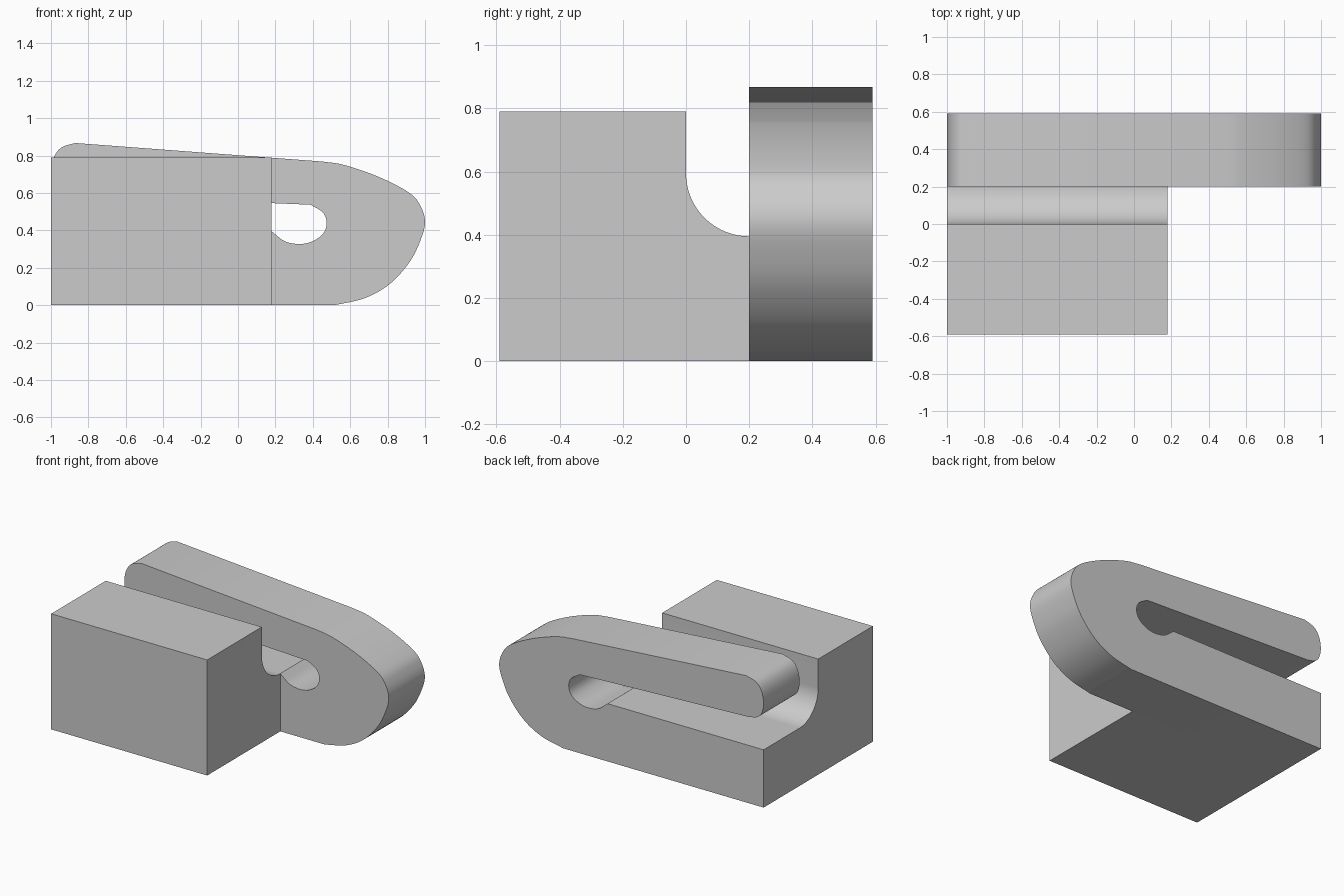
import bpy, bmesh, math
from mathutils import Vector

if "Cube" in bpy.data.objects:
    bpy.data.objects.remove(bpy.data.objects["Cube"], do_unlink=True)

grey = bpy.data.materials.new("plain grey")
grey.use_nodes = True
grey.diffuse_color = (0.6, 0.6, 0.6, 1)
grey.node_tree.nodes["Principled BSDF"].inputs["Base Color"].default_value = (0.6, 0.6, 0.6, 1)


def curve(points, steps=6):
    """Smooth open curve through the given 2D points."""
    p = [Vector(q) for q in points]
    p = [2 * p[0] - p[1]] + p + [2 * p[-1] - p[-2]]
    out = []
    for a, b, c, d in zip(p, p[1:], p[2:], p[3:]):
        for i in range(steps):
            t = i / steps
            out.append(0.5 * (2 * b + (c - a) * t + (2 * a - 5 * b + 4 * c - d) * t**2
                              + (3 * b - a - 3 * c + d) * t**3))
    return out + [p[-2]]


def extrude(name, profile, place, depth):
    """Solid made by sweeping a closed profile along a depth vector."""
    bm = bmesh.new()
    face = bm.faces.new([bm.verts.new(place(*q)) for q in profile])
    swept = bmesh.ops.extrude_face_region(bm, geom=[face])["geom"]
    moved = [v for v in swept if isinstance(v, bmesh.types.BMVert)]
    bmesh.ops.translate(bm, verts=moved, vec=depth)
    bmesh.ops.recalc_face_normals(bm, faces=bm.faces)
    mesh = bpy.data.meshes.new(name)
    bm.to_mesh(mesh)
    bm.free()
    mesh.materials.append(grey)
    obj = bpy.data.objects.new(name, mesh)
    bpy.context.collection.objects.link(obj)
    return obj


END, FLOOR, JOIN = 0.18, 0.395, 0.2

# Clip plate: round nose, springy upper arm with a rounded tip, slot open at one end
nose = curve([(0.516, 0), (0.676, 0.037), (0.81, 0.112), (0.917, 0.23), (0.976, 0.348),
              (1, 0.444), (0.976, 0.53), (0.917, 0.6), (0.757, 0.684), (0.57, 0.749),
              (0.45, 0.768)])
tip = curve([(-0.87, 0.867), (-0.944, 0.843), (-0.985, 0.79), (-1, 0.71),
             (-0.985, 0.64), (-0.95, 0.605), (-0.89, 0.59)])
slot_end = curve([(0.388, 0.537), (0.452, 0.497), (0.474, 0.444), (0.457, 0.385),
                  (0.4, 0.342), (0.33, 0.327), (0.25, 0.342), (END, FLOOR)])
outline = [(-1, 0)] + nose + tip + slot_end + [(-1, FLOOR)]
clip = extrude("slotted_clip", outline, lambda x, z: (x, JOIN, z), (0, 0.39, 0))

# Base block with a concave fillet running into the slot floor
fillet = [(JOIN - 0.2 * math.sin(a), FLOOR + 0.2 - 0.2 * math.cos(a))
          for a in (math.pi / 2 * i / 24 for i in range(25))]
section = [(-0.59, 0), (JOIN, 0)] + fillet + [(0, 0.79), (-0.59, 0.79)]
block = extrude("base_block", section, lambda y, z: (-1, y, z), (1 + END, 0, 0))

# Smooth the curved walls, keep the corners crisp
for obj in (clip, block):
    bpy.ops.object.select_all(action="DESELECT")
    obj.select_set(True)
    bpy.context.view_layer.objects.active = obj
    bpy.ops.object.shade_smooth_by_angle(angle=math.radians(25))
